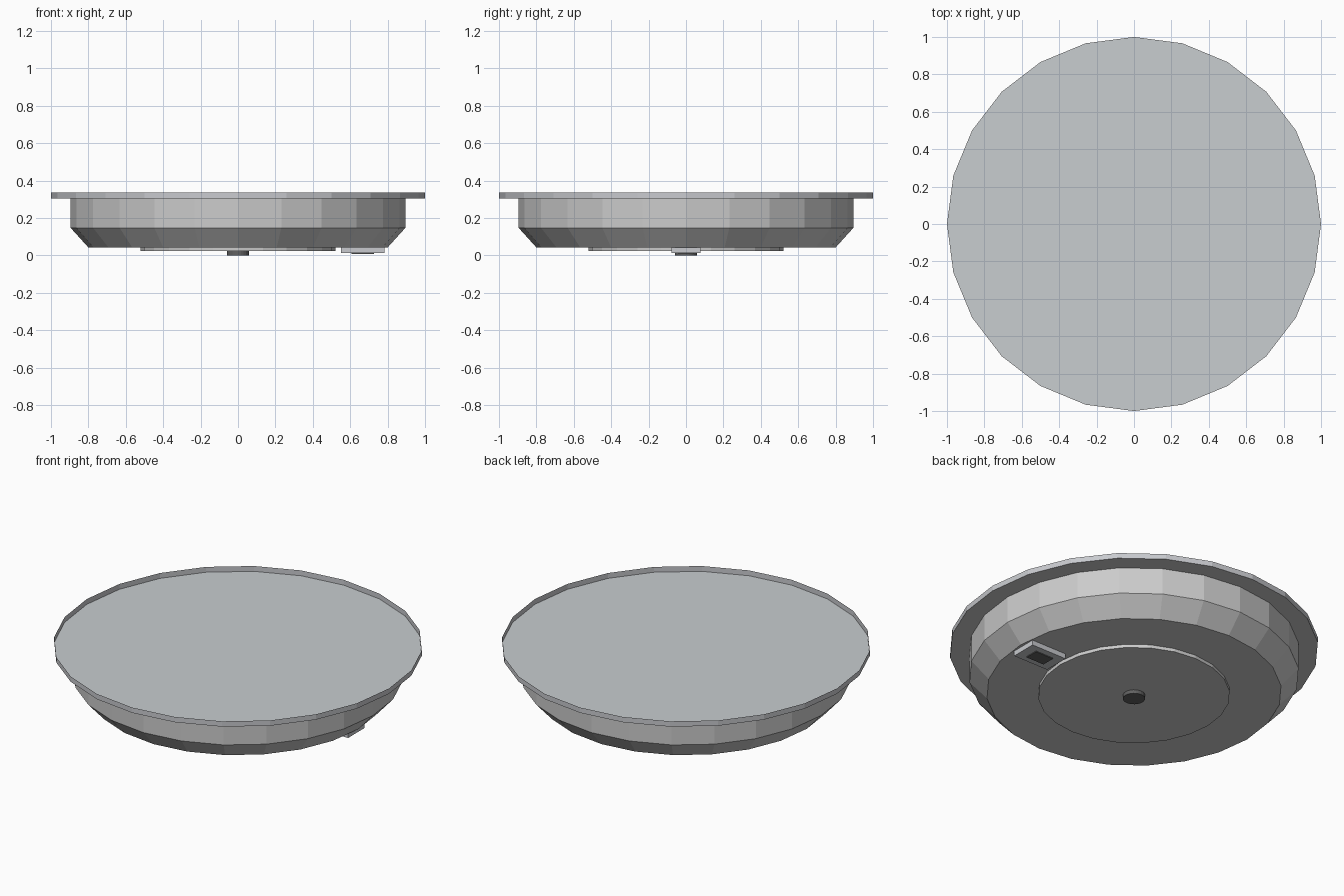
import bpy, bmesh
from math import cos, sin, tau

if "Cube" in bpy.data.objects:
    bpy.data.objects.remove(bpy.data.objects["Cube"])


def material(name, rgb):
    m = bpy.data.materials.new(name)
    m.diffuse_color = (*rgb, 1)
    m.use_nodes = True
    m.node_tree.nodes["Principled BSDF"].inputs["Base Color"].default_value = m.diffuse_color
    return m


def make_object(name, bm, mat):
    me = bpy.data.meshes.new(name)
    bm.to_mesh(me)
    bm.free()
    if mat:
        me.materials.append(mat)
    ob = bpy.data.objects.new(name, me)
    bpy.context.collection.objects.link(ob)
    return ob


def turned(name, profile, mat=None, bottom=True, top=True, sides=24):
    """Turned shape from (radius, z) points, bottom to top, with optional caps."""
    bm = bmesh.new()
    rings = [[bm.verts.new((r * cos(tau * i / sides), r * sin(tau * i / sides), z))
              for i in range(sides)] for r, z in profile]
    for a, b in zip(rings, rings[1:]):
        for i in range(sides):
            j = (i + 1) % sides
            bm.faces.new((a[i], a[j], b[j], b[i]))
    if bottom:
        bm.faces.new(rings[0][::-1])
    if top:
        bm.faces.new(rings[-1])
    return make_object(name, bm, mat)


def box(name, lo, hi, mat=None):
    bm = bmesh.new()
    bmesh.ops.create_cube(bm, size=1)
    for v in bm.verts:
        v.co = [(a + b) / 2 + c * (b - a) for a, b, c in zip(lo, hi, v.co)]
    return make_object(name, bm, mat)


face_grey = material("face_grey", (0.58, 0.61, 0.63))
rim_grey = material("rim_grey", (0.58, 0.59, 0.62))
light = material("light_grey", (0.93, 0.93, 0.95))
mid = material("mid_grey", (0.6, 0.6, 0.6))
dark = material("dark_grey", (0.12, 0.12, 0.12))

# Recessed face inside a thin raised rim
turned("face_disc", [(0.998, 0.306)], mat=face_grey, bottom=False)
turned("rim", [(1.0, 0.305), (1.0, 0.337)], mat=rim_grey, bottom=False, top=False)

# Bowl-shaped housing with the flange that carries the rim
turned("housing", [(0.8, 0.042), (0.895, 0.147), (0.895, 0.305)], mat=light, top=False)
turned("flange", [(1.0, 0.305)], mat=mid, top=False)

# Underside: cover disc and central screw
turned("bottom_cover", [(0.52, 0.022), (0.52, 0.042)], mat=mid, top=False)
turned("centre_screw", [(0.06, 0.0), (0.06, 0.022)], mat=dark, top=False)

# Offset connector with a dark contact pad
box("connector", (0.55, -0.078, 0.012), (0.783, 0.078, 0.042), rim_grey)
box("contact_pad", (0.607, -0.04, 0.007), (0.727, 0.04, 0.012), dark)
